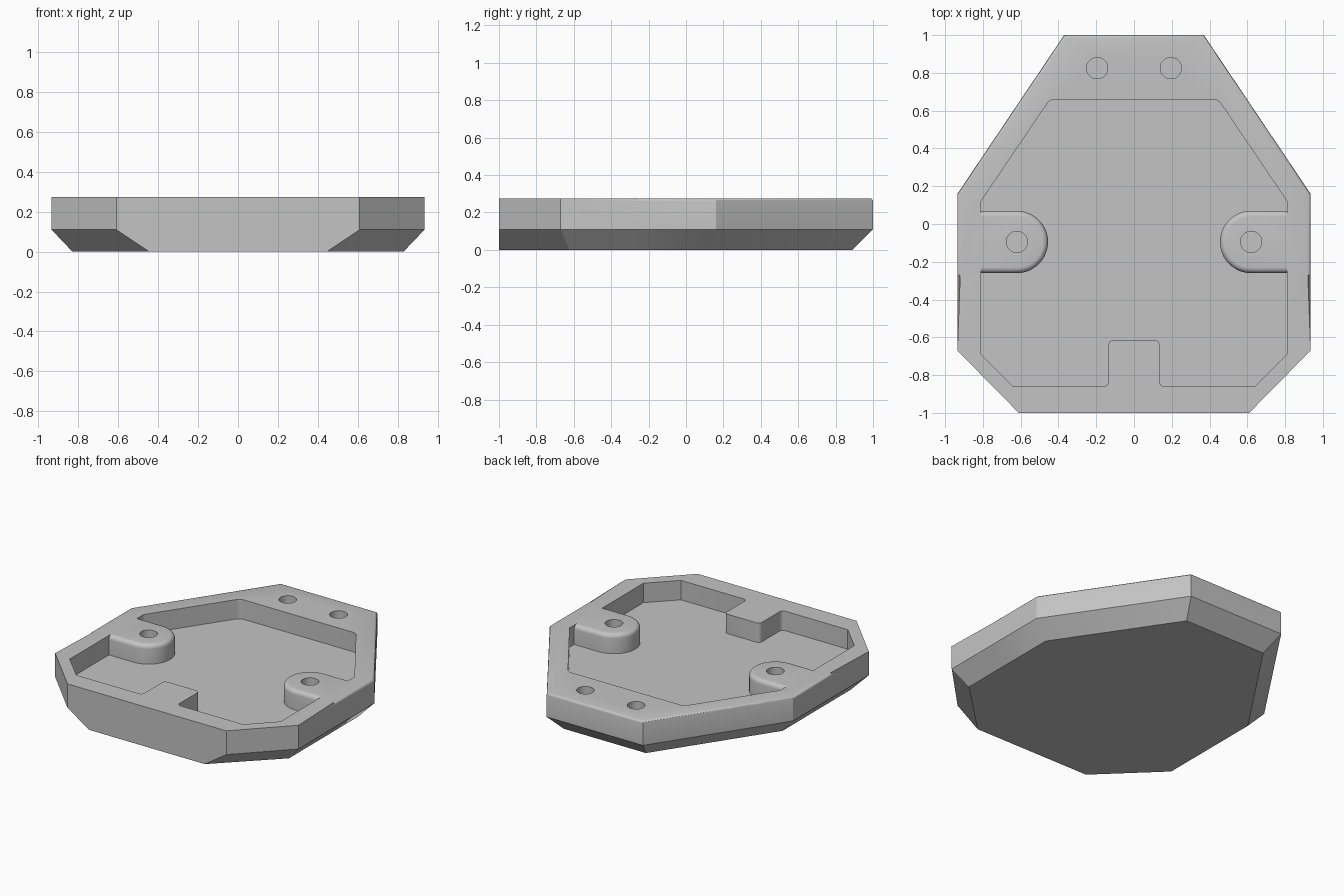
import bpy, bmesh, math
from mathutils import Vector

cube = bpy.data.objects.get("Cube")
if cube:
    bpy.data.objects.remove(cube, do_unlink=True)

TOP, MID, FLOOR = 0.275, 0.11, 0.14

grey = bpy.data.materials.new("plain grey")
grey.use_nodes = True
grey.diffuse_color = (0.55, 0.55, 0.55, 1)
grey.node_tree.nodes["Principled BSDF"].inputs["Base Color"].default_value = grey.diffuse_color


def mirrored(half):
    """Closed outline from its right half, listed front to back."""
    return half + [(-x, y) for x, y in reversed(half)]


def loft(name, outlines, tweak=None):
    """Solid through stacked outlines given as (z, points)."""
    bm = bmesh.new()
    rings = [[bm.verts.new((x, y, z)) for x, y in pts] for z, pts in outlines]
    n = len(rings[0])
    for low, high in zip(rings, rings[1:]):
        for i in range(n):
            j = (i + 1) % n
            bm.faces.new((low[i], low[j], high[j], high[i]))
    bm.faces.new(rings[0][::-1])
    bm.faces.new(rings[-1])
    bmesh.ops.recalc_face_normals(bm, faces=bm.faces)
    if tweak:
        tweak(bm)
    mesh = bpy.data.meshes.new(name)
    bm.to_mesh(mesh)
    bm.free()
    mesh.materials.append(grey)
    obj = bpy.data.objects.new(name, mesh)
    bpy.context.collection.objects.link(obj)
    return obj


def bevel(bm, edges, size, segments):
    bmesh.ops.bevel(bm, geom=edges, offset=size, segments=segments,
                    profile=0.5, affect='EDGES', clamp_overlap=True)


def combine(target, tool, operation):
    """Apply a boolean and discard the tool."""
    mod = target.modifiers.new("combine", 'BOOLEAN')
    mod.object, mod.operation, mod.solver = tool, operation, 'EXACT'
    bpy.context.view_layer.objects.active = target
    bpy.ops.object.modifier_apply(modifier=mod.name)
    bpy.data.objects.remove(tool, do_unlink=True)


# Tray body: straight upper walls, chamfered underside except at the front
def soften_rim(bm):
    rim = [e for e in bm.edges
           if all(v.co.z > TOP - 0.01 and v.co.y > -0.3 for v in e.verts)]
    bevel(bm, rim, 0.015, 3)


outer = mirrored([(0.61, -1), (0.935, -0.67), (0.935, -0.27), (0.935, 0.16), (0.37, 1)])
base = mirrored([(0.445, -1), (0.83, -0.625), (0.83, -0.27), (0.83, 0.125), (0.315, 0.89)])
body = loft("tray_body", [(0, base), (MID, outer), (TOP, outer)], soften_rim)


# Pocket, with a small tab left standing at the front
def round_corners(bm):
    upright = [e for e in bm.edges
               if abs(e.verts[0].co.z - e.verts[1].co.z) > 0.1
               and (abs(e.verts[0].co.x) < 0.2 or e.verts[0].co.y > 0.5)]
    bevel(bm, upright, 0.025, 4)


pocket = mirrored([(0.135, -0.615), (0.135, -0.86), (0.64, -0.86),
                   (0.81, -0.69), (0.81, 0.12), (0.445, 0.66)])
combine(body, loft("pocket_cutter", [(FLOOR, pocket), (0.4, pocket)], round_corners), 'DIFFERENCE')


# Round-ended bosses reaching in from the side walls
def soften_boss(bm):
    crown = [e for e in bm.edges
             if all(v.co.z > TOP - 0.01 for v in e.verts)
             and not all(abs(v.co.x) > 0.84 for v in e.verts)]
    bevel(bm, crown, 0.03, 5)


def circle(cx, cy, r, n=40):
    return [(cx + r * math.cos(math.tau * i / n), cy + r * math.sin(math.tau * i / n))
            for i in range(n)]


R, BX, BY = 0.165, 0.62, -0.095
for side in (1, -1):
    arc = [(side * (BX - R * math.sin(math.pi * i / 24)), BY + R * math.cos(math.pi * i / 24))
           for i in range(25)]
    shape = [(side * 0.86, BY + R)] + arc + [(side * 0.86, BY - R)]
    combine(body, loft("boss", [(MID, shape), (TOP, shape)], soften_boss), 'UNION')

# Screw holes in the bosses and the rear rim
for side in (1, -1):
    for x, y in ((BX, BY), (0.195, 0.825)):
        ring = circle(side * x, y, 0.056)
        combine(body, loft("hole_cutter", [(0.07, ring), (0.4, ring)]), 'DIFFERENCE')

bpy.ops.object.select_all(action='DESELECT')
body.select_set(True)
bpy.context.view_layer.objects.active = body
bpy.ops.object.shade_smooth_by_angle(angle=math.radians(30))
